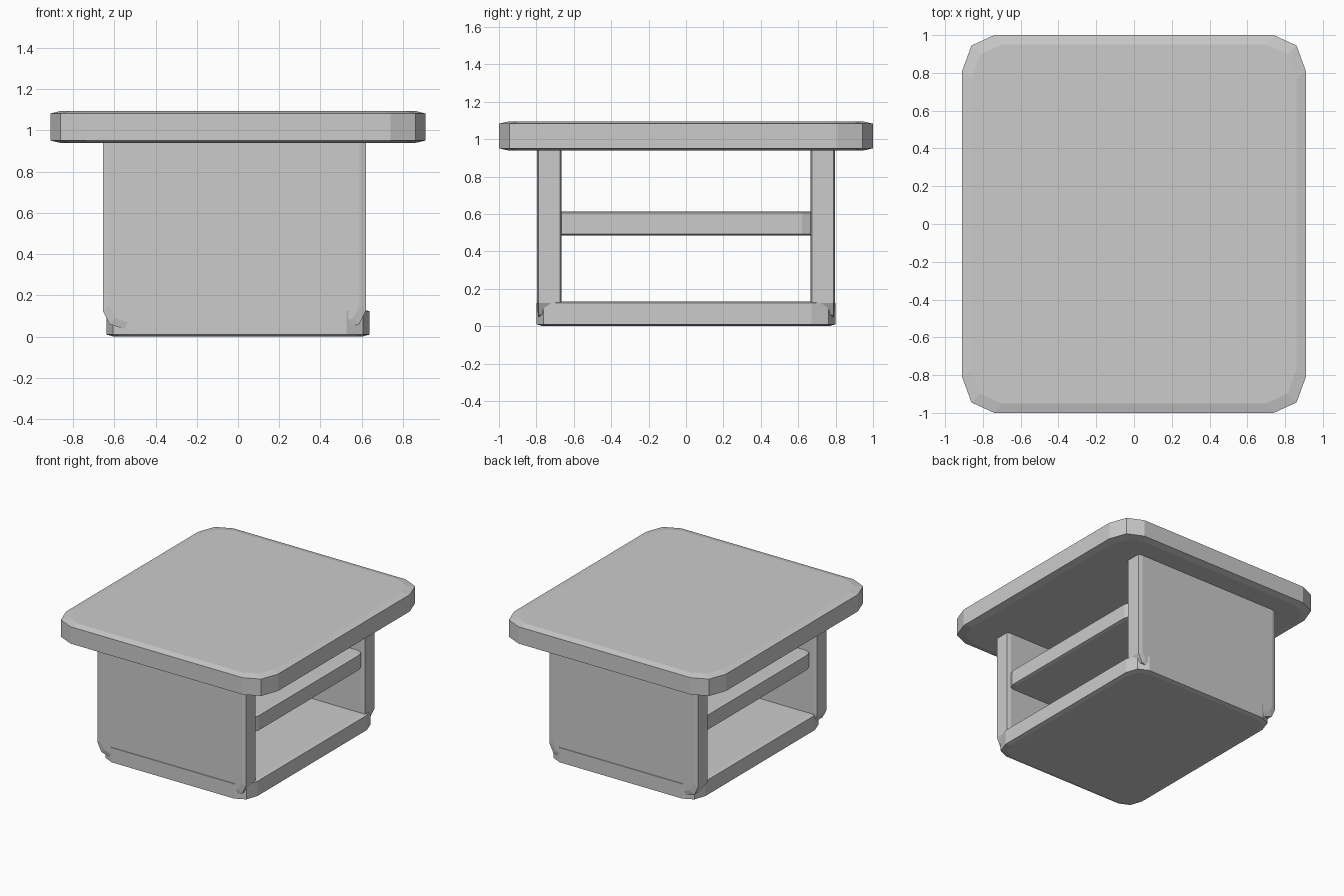
import bpy
from mathutils import Matrix, Vector

if "Cube" in bpy.data.objects:
    bpy.data.objects.remove(bpy.data.objects["Cube"])


def outline(hx, hy, cx, cy, inset):
    """Rectangle with two-segment corners, counter-clockwise."""
    q = [(hx, hy - cy), (hx - 0.29 * cx, hy - 0.29 * cy), (hx - cx, hy)]
    pts = q + [(-x, y) for x, y in reversed(q)]
    pts += [(-x, -y) for x, y in pts]
    sx, sy = (hx - inset) / hx, (hy - inset) / hy
    return [(x * sx, y * sy) for x, y in pts]


def slab(name, size, cut, inset, bevel, centre, upright=False):
    """Rounded board with softly bevelled faces; upright boards face -y."""
    hx, hy, hz = (s / 2 for s in size)
    rings = [(inset, -hz), (0, -hz + bevel), (0, hz - bevel), (inset, hz)]
    n = 12
    verts = [(x, y, z) for i, z in rings for x, y in outline(hx, hy, *cut, i)]
    faces = [(r * n + k, r * n + (k + 1) % n, (r + 1) * n + (k + 1) % n, (r + 1) * n + k)
             for r in range(3) for k in range(n)]
    faces += [tuple(reversed(range(n))), tuple(range(3 * n, 4 * n))]
    mesh = bpy.data.meshes.new(name)
    mesh.from_pydata(verts, [], faces)
    if upright:
        mesh.transform(Matrix.Rotation(1.5707963, 4, 'X'))
    mesh.transform(Matrix.Translation(Vector(centre)))
    obj = bpy.data.objects.new(name, mesh)
    bpy.context.collection.objects.link(obj)
    return obj


# Table top
slab("table_top", (1.82, 2.0, 0.155), (0.17, 0.19), 0.05, 0.012, (0, 0, 1.017))

# Base board and middle shelf
slab("base_board", (1.274, 1.6, 0.13), (0.11, 0.13), 0.03, 0.008, (0, 0, 0.067))
slab("middle_shelf", (1.22, 1.42, 0.126), (0.09, 0.09), 0.02, 0.006, (0, 0, 0.549))

# Upright side panels, front and back
for name, side in (("front_panel", -1), ("back_panel", 1)):
    slab(name, (1.275, 1.02, 0.131), (0.11, 0.09), 0.03, 0.008,
         (-0.0175, side * 0.7305, 0.545), upright=True)
